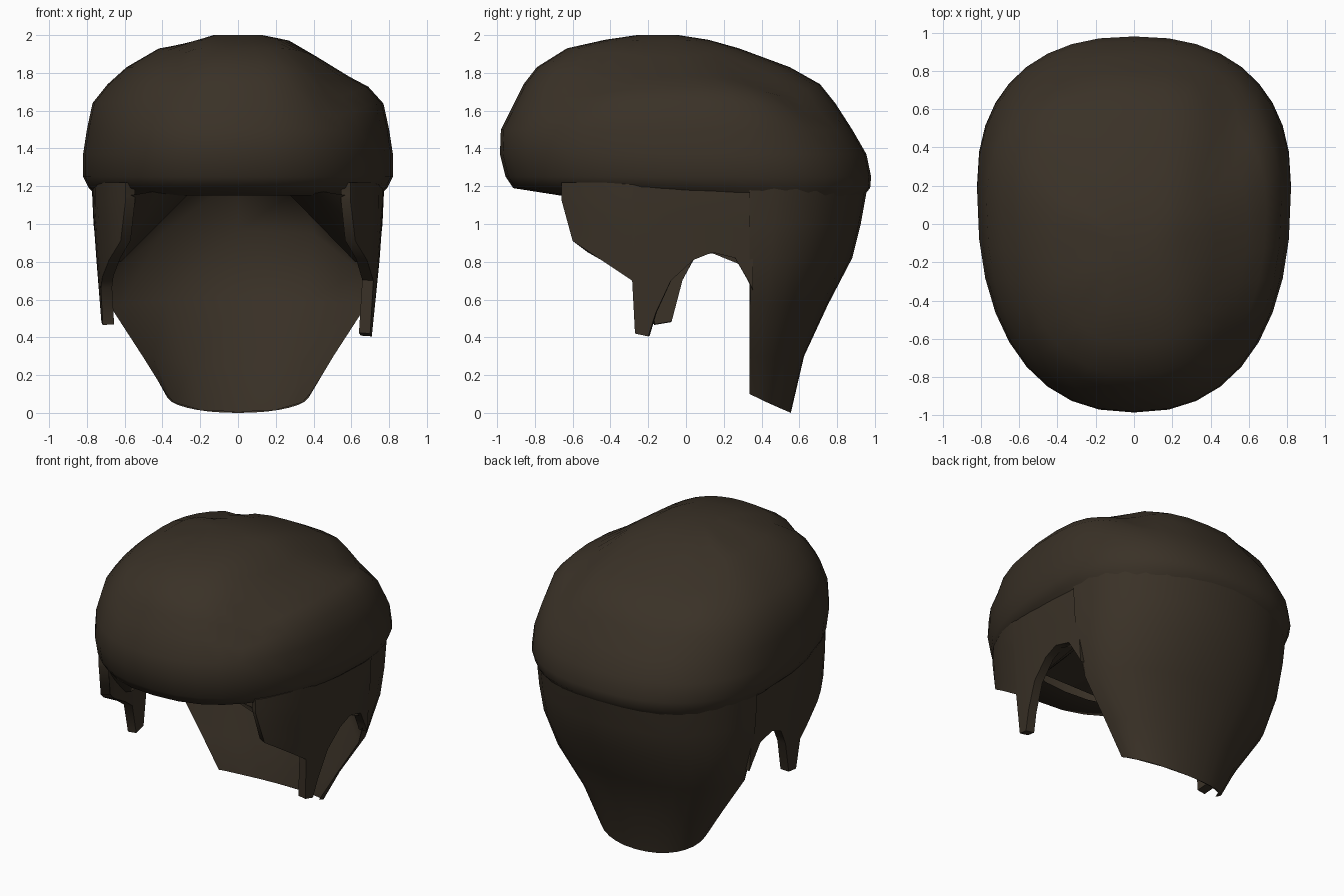
import bpy, bmesh, math
from mathutils import Vector

if "Cube" in bpy.data.objects:
    bpy.data.objects.remove(bpy.data.objects["Cube"], do_unlink=True)

COLOR = (0.042, 0.031, 0.02, 1)
hair = bpy.data.materials.new("dark brown hair")
hair.use_nodes = True
hair.diffuse_color = COLOR
bsdf = hair.node_tree.nodes["Principled BSDF"]
bsdf.inputs["Base Color"].default_value = COLOR
bsdf.inputs["Roughness"].default_value = 0.8


def spow(v, e):
    return math.copysign(abs(v) ** e, v)


def build(name, rows, ring=False, thickness=0, center=(0, 0, 1)):
    """Skin a grid of points facing away from center; optionally thicken inward."""
    center = Vector(center)
    bm = bmesh.new()
    grid = [[bm.verts.new(p) for p in row] for row in rows]
    n = len(rows[0])
    for a, b in zip(grid, grid[1:]):
        for i in range(n if ring else n - 1):
            j = (i + 1) % n
            bm.faces.new((a[i], a[j], b[j], b[i]))
    if ring:
        bm.faces.new(grid[0])
    bmesh.ops.recalc_face_normals(bm, faces=bm.faces)
    bm.normal_update()
    if sum(f.normal.dot(f.calc_center_median() - center) * f.calc_area() for f in bm.faces) < 0:
        bmesh.ops.reverse_faces(bm, faces=bm.faces)
    mesh = bpy.data.meshes.new(name)
    bm.to_mesh(mesh)
    bm.free()
    mesh.materials.append(hair)
    ob = bpy.data.objects.new(name, mesh)
    bpy.context.collection.objects.link(ob)
    bpy.ops.object.select_all(action='DESELECT')
    ob.select_set(True)
    bpy.context.view_layer.objects.active = ob
    if thickness:
        mod = ob.modifiers.new("thickness", 'SOLIDIFY')
        mod.thickness = thickness
        mod.offset = -1
        bpy.ops.object.modifier_apply(modifier=mod.name)
    bpy.ops.object.shade_smooth_by_angle(angle=math.radians(50))


# Crown: dome from the top down, ending in the lip under the fringe
crown = [  # height, half width, front y, back y
    (2.0, .13, -.26, -.04), (1.975, .27, -.43, .12), (1.93, .42, -.63, .28),
    (1.83, .59, -.79, .55), (1.74, .69, -.86, .71), (1.64, .77, -.91, .79),
    (1.5, .80, -.98, .88), (1.37, .82, -.985, .955), (1.25, .82, -.955, .98),
    (1.19, .79, -.915, .975), (1.15, .75, -.66, .94)]
SEG = 36
rows = []
for k, (z, w, yf, yb) in enumerate(crown):
    row = []
    yc = (yf + yb) / 2 + .1 * (yb - yf)
    for i in range(SEG):
        t = 2 * math.pi * i / SEG
        s = math.sin(t)
        x = w * spow(math.cos(t), .86)
        y = yc + (yb - yc if s > 0 else yc - yf) * spow(s, .86)
        dz = 0
        if k < 6:  # parting on one side, flatter slope on the other
            dz -= .03 * math.exp(-((x + .31) / .06) ** 2)
            dz -= .07 * math.exp(-((x - .51) / .14) ** 2)
        row.append((x, y, z + dz))
    rows.append(row)
build("hair_crown", rows, ring=True)

# Long back hair tapering to the nape
back = [  # height, half width, back y
    (1.22, .775, .965), (1.0, .765, .925), (.82, .745, .88),
    (.57, .68, .75), (.3, .505, .625), (.1, .38, .555)]
rows = []
for z, w, yb in back:
    row = []
    for i in range(17):
        t = math.pi * i / 16
        s = math.sin(t) ** .95
        drop = .1 * s * max(0, (.3 - z) / .2)
        row.append((w * spow(math.cos(t), .95), .335 + (yb - .335) * s, z - drop))
    rows.append(row)
build("back_hair", rows)

# Lining: vaulted roof from the fringe to the back, then down to the nape
lining = [  # points from the outer edge to the middle
    [(.58, -.64, 1.15), (.4, -.65, 1.18), (.22, -.65, 1.2), (0, -.65, 1.2)],
    [(.7, -.27, .78), (.62, -.27, .8), (.22, -.3, 1.21), (0, -.3, 1.22)],
    [(.72, .14, .845), (.63, .14, .86), (.25, .14, 1.24), (0, .14, 1.25)],
    [(.73, .3, .78), (.66, .32, .85), (.35, .5, 1.2), (0, .55, 1.25)],
    [(.715, .34, .7), (.65, .42, .75), (.4, .66, .95), (0, .76, .97)],
    [(.68, .34, .57), (.62, .4, .57), (.38, .62, .6), (0, .68, .62)],
    [(.505, .34, .3), (.45, .4, .3), (.25, .54, .25), (0, .585, .24)],
    [(.38, .34, .1), (.34, .43, .055), (.2, .52, .015), (0, .55, .005)]]
rows = [half + [(-x, y, z) for x, y, z in reversed(half[:-1])] for half in lining]
build("hair_lining", rows, center=(0, 3, 3))


# Temple hair and sideburns: hem height along y, following the head curve
def side_x(y, z):
    curve = (1 - min(1, abs(y - .1)) ** 2.6) ** (1 / 2.6)
    return .77 * curve - .07 * max(0, 1.1 - z)


front = [(-.66, 1.13), (-.6, .91)]
ear = [(.04, .81), (.14, .85), (.26, .82), (.33, .7), (.355, .65)]
left_hem = front + [(-.45, .81), (-.285, .7), (-.27, .42),
                    (-.2, .405), (-.16, .53), (-.08, .7)] + ear
right_hem = front + [(-.52, .85), (-.45, .81), (-.285, .72), (-.2, .66),
                     (-.17, .465), (-.08, .48), (-.02, .7)] + ear

for name, hem, side in (("left_sideburn", left_hem, 1), ("right_sideburn", right_hem, -1)):
    rows = []
    for r in range(6):
        row = []
        for y, low in hem:
            z = 1.22 + (low - 1.22) * r / 5
            row.append((side * side_x(y, z), y, z))
        rows.append(row)
    build(name, rows, thickness=.06)
